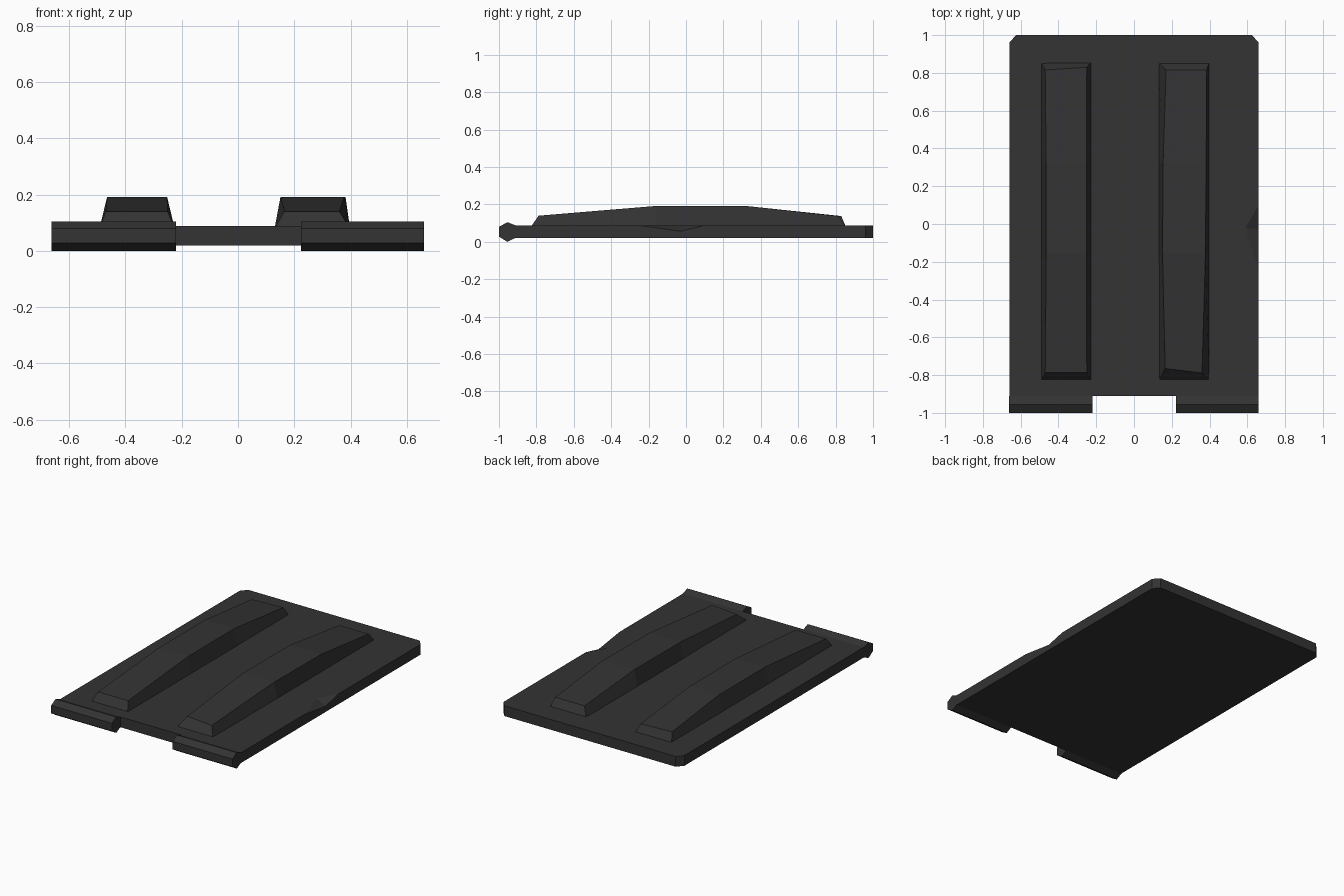
import bpy, bmesh

if "Cube" in bpy.data.objects:
    bpy.data.objects.remove(bpy.data.objects["Cube"])

dark = bpy.data.materials.new("dark_grey")
dark.diffuse_color = (0.033, 0.033, 0.034, 1)
dark.use_nodes = True
dark.node_tree.nodes["Principled BSDF"].inputs["Base Color"].default_value = dark.diffuse_color


def make_object(name, bm):
    bmesh.ops.recalc_face_normals(bm, faces=bm.faces)
    mesh = bpy.data.meshes.new(name)
    bm.to_mesh(mesh)
    bm.free()
    mesh.materials.append(dark)
    obj = bpy.data.objects.new(name, mesh)
    bpy.context.collection.objects.link(obj)
    return obj


def loft(name, rings):
    """Skin closed rings of equal point count and cap both ends."""
    bm = bmesh.new()
    loops = [[bm.verts.new(p) for p in ring] for ring in rings]
    for a, b in zip(loops, loops[1:]):
        for i in range(len(a)):
            j = (i + 1) % len(a)
            bm.faces.new((a[i], a[j], b[j], b[i]))
    bm.faces.new(loops[0])
    bm.faces.new(loops[-1])
    return make_object(name, bm)


# Base plate: clipped back corners and a chipped right edge
LOW, TOP = 0.02, 0.088
outline = [(-0.66, -0.91), (0.66, -0.91), (0.66, 0.96), (0.625, 1.0),
           (-0.625, 1.0), (-0.66, 0.96)]
bm = bmesh.new()
low = [bm.verts.new((x, y, LOW)) for x, y in outline]
top = [bm.verts.new((x, y, TOP)) for x, y in outline]
chip_a = bm.verts.new((0.66, -0.25, TOP))
chip_b = bm.verts.new((0.66, 0.10, TOP))
chip_low = bm.verts.new((0.66, -0.03, 0.057))
chip_in = bm.verts.new((0.59, -0.02, TOP))
bm.faces.new(low)
bm.faces.new(top[:2] + [chip_a, chip_in, chip_b] + top[2:])
bm.faces.new((chip_a, chip_low, chip_in))
bm.faces.new((chip_low, chip_b, chip_in))
for i in range(6):
    j = (i + 1) % 6
    edge = [chip_b, chip_low, chip_a] if i == 1 else []
    bm.faces.new([low[i], low[j], top[j]] + edge + [top[i]])
make_object("base_plate", bm)

# Six-sided hinge knuckles at the front corners
hexagon = [(-1.0, 0.028), (-0.955, 0.0), (-0.91, 0.022),
           (-0.91, 0.088), (-0.955, 0.105), (-1.0, 0.08)]
for side, x0, x1 in (("left", -0.663, -0.22), ("right", 0.223, 0.66)):
    loft(side + "_hinge_knuckle",
         [[(x, y, z) for y, z in hexagon] for x in (x0, x1)])


# Arched ribs: tapered trapezoid sections, the right one a little uneven
def rib(name, x0, x1, crown):
    bases = (-0.83, -0.16, 0.32, 0.855)
    heights = (0.14, 0.192, 0.192, 0.138)
    rings = []
    for y, z, (xl, yl, xr, yr) in zip(bases, heights, crown):
        rings.append([(x0, y, 0.08), (x1, y, 0.08), (xr, yr, z), (xl, yl, z)])
    loft(name, rings)


rib("left_rib", -0.492, -0.225,
    [(-0.47, -0.787, -0.25, -0.787), (-0.465, -0.16, -0.252, -0.16),
     (-0.465, 0.32, -0.252, 0.32), (-0.47, 0.815, -0.25, 0.83)])
rib("right_rib", 0.13, 0.398,
    [(0.165, -0.765, 0.36, -0.788), (0.151, -0.16, 0.378, -0.16),
     (0.154, 0.32, 0.382, 0.32), (0.17, 0.815, 0.384, 0.815)])
